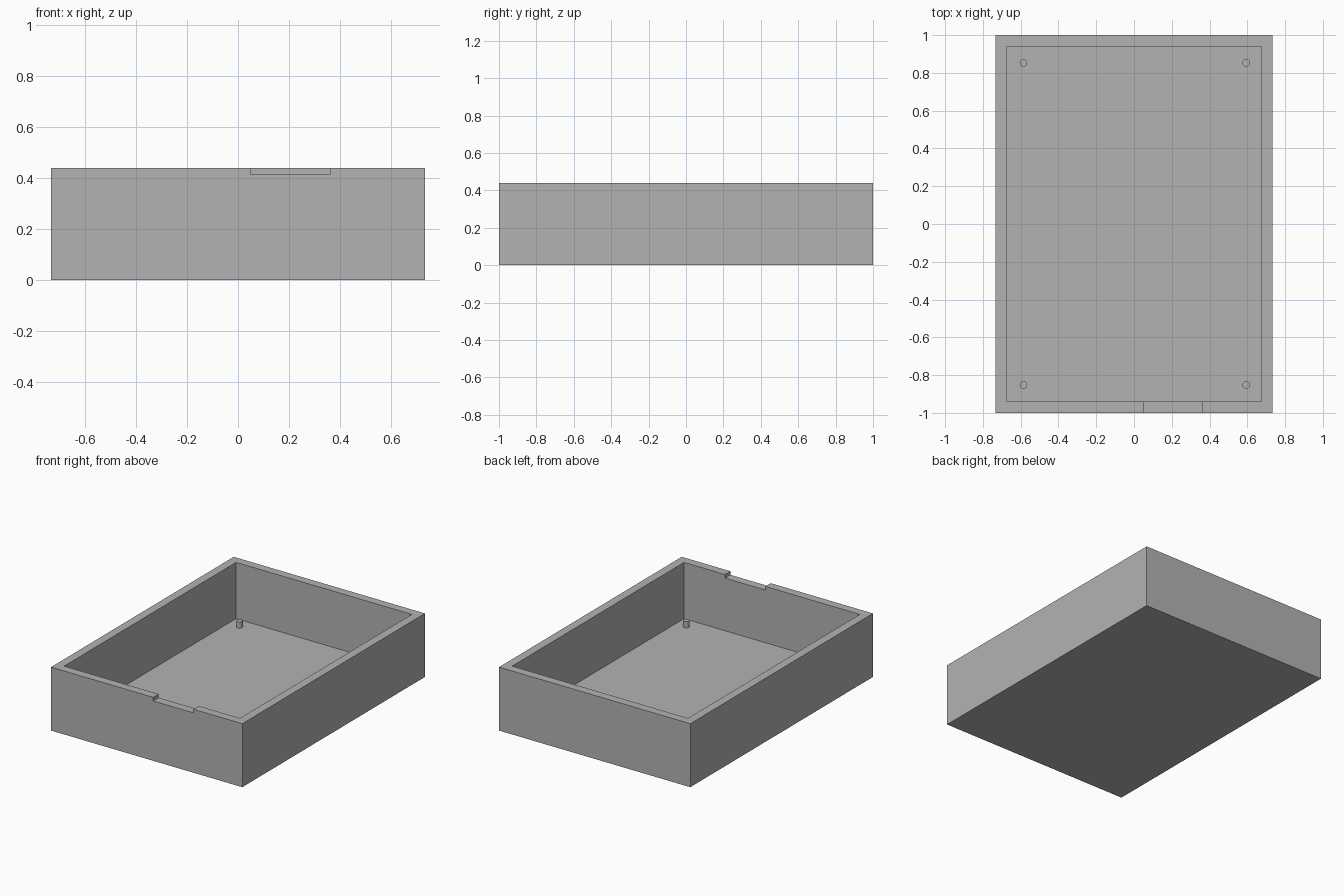
import bpy
import math

if "Cube" in bpy.data.objects:
    bpy.data.objects.remove(bpy.data.objects["Cube"], do_unlink=True)

# Overall sizes
HALF_X, HALF_Y, HEIGHT = 0.733, 1.0, 0.44
WALL, FLOOR = 0.059, 0.05
NOTCH_X, NOTCH_Z = (0.05, 0.36), 0.415
PEG_RADIUS, PEG_HEIGHT = 0.02, 0.044

grey = bpy.data.materials.new("plain_grey")
grey.use_nodes = True
grey.diffuse_color = (0.45, 0.45, 0.45, 1)
grey.node_tree.nodes["Principled BSDF"].inputs["Base Color"].default_value = (0.45, 0.45, 0.45, 1)


def box(name, low, high):
    """Box spanning two opposite corners."""
    centre = [(a + b) / 2 for a, b in zip(low, high)]
    bpy.ops.mesh.primitive_cube_add(size=1, location=centre)
    obj = bpy.context.object
    obj.name = name
    obj.scale = [b - a for a, b in zip(low, high)]
    bpy.ops.object.transform_apply(location=True, rotation=False, scale=True)
    obj.data.materials.append(grey)
    return obj


def cut(target, cutter):
    """Subtract the cutter from the target, then discard it."""
    cutter.hide_render = True
    mod = target.modifiers.new("cut", "BOOLEAN")
    mod.operation = "DIFFERENCE"
    mod.solver = "EXACT"
    mod.object = cutter
    bpy.context.view_layer.objects.active = target
    bpy.ops.object.modifier_apply(modifier=mod.name)
    bpy.data.objects.remove(cutter, do_unlink=True)


# Open tray with a hollow and a shallow notch in the front rim
tray = box("tray", (-HALF_X, -HALF_Y, 0), (HALF_X, HALF_Y, HEIGHT))
inner_x, inner_y = HALF_X - WALL, HALF_Y - WALL
cut(tray, box("hollow_cutter", (-inner_x, -inner_y, FLOOR), (inner_x, inner_y, HEIGHT + 0.1)))
cut(tray, box("notch_cutter", (NOTCH_X[0], -HALF_Y - 0.1, NOTCH_Z),
              (NOTCH_X[1], -inner_y + 0.1, HEIGHT + 0.1)))

# Locating pegs on the floor near the corners
for side, x in (("right", -0.585), ("left", 0.594)):
    for end, y in (("front", -0.852), ("back", 0.853)):
        bpy.ops.mesh.primitive_cylinder_add(
            vertices=32, radius=PEG_RADIUS, depth=PEG_HEIGHT + 0.01,
            location=(x, y, FLOOR + PEG_HEIGHT / 2 - 0.005))
        peg = bpy.context.object
        peg.name = f"{end}_{side}_peg"
        peg.data.materials.append(grey)
        bpy.ops.object.shade_smooth_by_angle(angle=math.radians(30))
